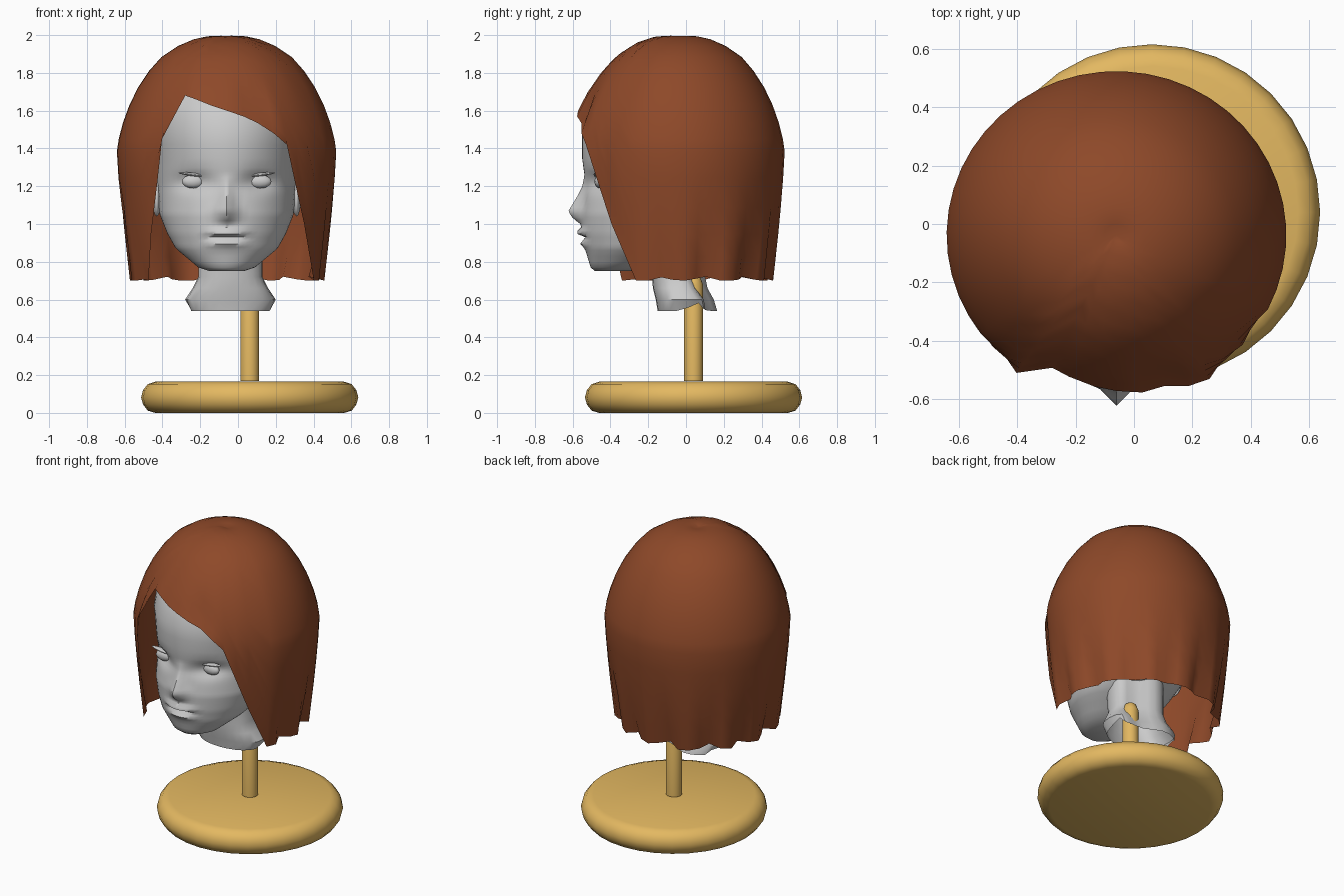
import bpy, bmesh, math
from math import sin, cos, pi, radians, exp, sqrt

if "Cube" in bpy.data.objects:
    bpy.data.objects.remove(bpy.data.objects["Cube"])

CX = -0.06  # head centre line


def material(name, col):
    m = bpy.data.materials.new(name)
    m.diffuse_color = (*col, 1)
    m.use_nodes = True
    m.node_tree.nodes["Principled BSDF"].inputs["Base Color"].default_value = m.diffuse_color
    return m


def interp(x, table, k=1):
    # piecewise linear lookup; table rows sorted by first entry
    if x <= table[0][0]:
        return table[0][k]
    for a, b in zip(table, table[1:]):
        if x <= b[0]:
            return a[k] + (b[k] - a[k]) * (x - a[0]) / (b[0] - a[0])
    return table[-1][k]


def loft(name, rings, mat=None, caps=(False, False), angle=50):
    # skin a list of closed rings of points
    bm = bmesh.new()
    vs = [[bm.verts.new(p) for p in ring] for ring in rings]
    n = len(vs[0])
    for a, b in zip(vs, vs[1:]):
        for i in range(n):
            j = (i + 1) % n
            bm.faces.new((a[i], a[j], b[j], b[i]))
    if caps[0]:
        bm.faces.new(vs[0][::-1])
    if caps[1]:
        bm.faces.new(vs[-1])
    bmesh.ops.remove_doubles(bm, verts=bm.verts[:], dist=1e-5)
    bmesh.ops.recalc_face_normals(bm, faces=bm.faces[:])
    me = bpy.data.meshes.new(name)
    bm.to_mesh(me)
    bm.free()
    ob = bpy.data.objects.new(name, me)
    bpy.context.collection.objects.link(ob)
    finish(ob, mat, angle)
    return ob


def finish(ob, mat=None, angle=50):
    bpy.ops.object.select_all(action='DESELECT')
    ob.select_set(True)
    bpy.context.view_layer.objects.active = ob
    bpy.ops.object.shade_smooth_by_angle(angle=radians(angle))
    if mat:
        ob.data.materials.append(mat)


def lathe(name, prof, cx, cy, n, mat):
    rings = [[(cx + r * cos(2 * pi * i / n), cy + r * sin(2 * pi * i / n), z)
              for i in range(n)] for r, z in prof]
    return loft(name, rings, mat, (True, True))


def blob(name, loc, scale, seg=12, rot=0.0):
    bpy.ops.mesh.primitive_uv_sphere_add(segments=seg, ring_count=seg // 2 + 2,
                                         location=loc, rotation=(0, rot, 0))
    ob = bpy.context.object
    ob.name = name
    ob.scale = scale
    finish(ob)
    return ob


wood = material("wood", (0.77, 0.48, 0.12))
brown = material("hair_brown", (0.27, 0.066, 0.022))

# stand: rounded disc and post
lathe("stand_base", [(0.5, 0), (0.54, 0.012), (0.565, 0.045), (0.575, 0.082),
                     (0.565, 0.12), (0.54, 0.152), (0.5, 0.165)], 0.062, 0.04, 32, wood)
lathe("stand_post", [(0.05, 0.17), (0.05, 0.68), (0.035, 0.72), (0.015, 0.735)],
      0.062, 0.04, 20, wood)

# neck: flared collar, hollowed at the back around the post
neck = [(0.54, 0.215, -0.15, 0.18), (0.60, 0.24, -0.16, 0.16), (0.66, 0.20, -0.175, 0.13),
        (0.72, 0.17, -0.18, 0.12), (0.95, 0.17, -0.2, 0.12)]
rings = []
for k, (z, hw, yf, yb) in enumerate(neck):
    ring = []
    for i in range(24):
        a = 2 * pi * i / 24
        dx, dy = hw * sin(a), -cos(a)
        y = (yf + yb) / 2 + (yb - yf) / 2 * math.copysign(abs(dy) ** 0.7, dy)
        if dy > 0:
            y -= 0.07 * exp(-((dx - 0.08) / 0.1) ** 2)
        lift = 0.05 * exp(-((y - 0.05) / 0.035) ** 2) if k == 0 else 0
        ring.append((-0.04 + dx, y, z + lift))
    rings.append(ring)
loft("neck", rings, angle=40)

# head: lofted sections (z, half width, front y, back y) with face relief
sections = [(0.75, 0.09, -0.48, -0.30), (0.77, 0.15, -0.505, -0.20), (0.87, 0.27, -0.535, 0.0),
            (0.95, 0.315, -0.55, 0.12), (1.05, 0.355, -0.555, 0.25), (1.2, 0.37, -0.53, 0.36),
            (1.35, 0.38, -0.55, 0.40), (1.5, 0.40, -0.55, 0.40), (1.65, 0.40, -0.49, 0.36),
            (1.8, 0.26, -0.33, 0.22), (1.87, 0.1, -0.16, 0.08)]
nose_d = [(0.995, 0), (1.03, 0.045), (1.07, 0.07), (1.15, 0.035), (1.26, 0.0)]
nose_w = [(1.0, 0.075), (1.07, 0.075), (1.16, 0.05), (1.26, 0.045)]


def relief(dx, z):
    d = -interp(z, nose_d) * max(0, 1 - abs(dx) / interp(z, nose_w))
    d += 0.04 * exp(-((abs(dx) - 0.175) / 0.085) ** 2 - ((z - 1.225) / 0.05) ** 2)
    mouth = max(0, 1 - (dx / 0.13) ** 2)
    d -= mouth * (0.032 * exp(-((z - 0.955) / 0.018) ** 2)
                  + 0.02 * exp(-((z - 0.895) / 0.018) ** 2))
    d += mouth * 0.02 * exp(-((z - 0.927) / 0.012) ** 2)
    return d


heights = [0.75, 0.77, 0.8, 0.83] + [0.86 + 0.0175 * i for i in range(26)] + \
          [1.35, 1.42, 1.5, 1.58, 1.65, 1.73, 1.8, 1.87]
rings = []
for z in heights:
    hw, yf, yb = (interp(z, sections, k) for k in (1, 2, 3))
    ring = []
    for i in range(48):
        s = -1 + 2 * i / 48
        a = pi * s * abs(s) ** 0.4  # denser columns at the face
        dx, y = hw * sin(a), (yf + yb) / 2 - (yb - yf) / 2 * cos(a)
        if cos(a) > 0:
            y += relief(dx, z)
        ring.append((CX + dx, y, z))
    rings.append(ring)
loft("head", rings, caps=(True, True), angle=60)

# eyes with upper lids, and ears
for side, tag in ((-1, "left"), (1, "right")):
    x = CX + side * 0.177
    blob("eye_" + tag, (x, -0.455, 1.225), (0.06, 0.03, 0.036))
    blob("eyelid_" + tag, (x, -0.468, 1.262), (0.085, 0.022, 0.009), 10, -side * 0.12)
    blob("ear_" + tag, (CX + side * 0.37, -0.12, 1.14), (0.025, 0.07, 0.1), 10)

# hair: bob shell; every column runs from the crown down to its own hem height
profile = [(0.0, 1.985), (0.05, 1.997), (0.13, 1.992), (0.23, 1.96), (0.34, 1.89), (0.42, 1.80),
           (0.49, 1.69), (0.54, 1.57), (0.57, 1.46), (0.582, 1.38), (0.57, 1.2),
           (0.552, 1.0), (0.535, 0.85), (0.518, 0.70)]
# hem height by angle from the front (degrees, + to the right): side parting and curtains
hem = [(-53, 0.70), (-47, 0.95), (-40, 1.22), (-35, 1.45), (-25, 1.68), (-18, 1.66), (-8, 1.625),
       (0, 1.60), (9, 1.57), (17, 1.535), (25, 1.48), (32, 1.42), (40, 1.2), (48, 1.0), (63, 0.70)]
columns = list(hem) + [(63 + 244 * i / 32, 0.70) for i in range(1, 32)]
folds = [0, 0.02, 0.06, 0.01, 0, 0.05, 0.015, 0, 0.03, 0.06, 0]
by_z = [(-z, i) for i, (r, z) in enumerate(profile)]
by_i = [(i, r, z) for i, (r, z) in enumerate(profile)]
STEPS = 16
rings = []
for s in range(STEPS + 1):
    ring = []
    for c, (deg, zend) in enumerate(columns):
        a = radians(deg)
        last = interp(-zend, by_z[1:])
        t = last * s / STEPS
        r, z = interp(t, by_i, 1), interp(t, by_i, 2)
        if c >= len(hem):  # strand folds deepen towards the hem
            drop = max(0, (1.25 - z) / 0.55)
            f = folds[c % len(folds)]
            r -= f * drop ** 1.5
            z += 0.35 * f * drop ** 4
        elif zend > 1.4:  # fringe stands slightly proud, with one crease
            r += 0.025 * (s / STEPS) ** 4
            if deg == 17:
                r -= 0.03 * exp(-((s / STEPS - 0.9) / 0.12) ** 2)
        ring.append((CX + r * sin(a), -0.038 - 0.965 * r * cos(a), z))
    rings.append(ring)
loft("hair", rings, brown, angle=60)
